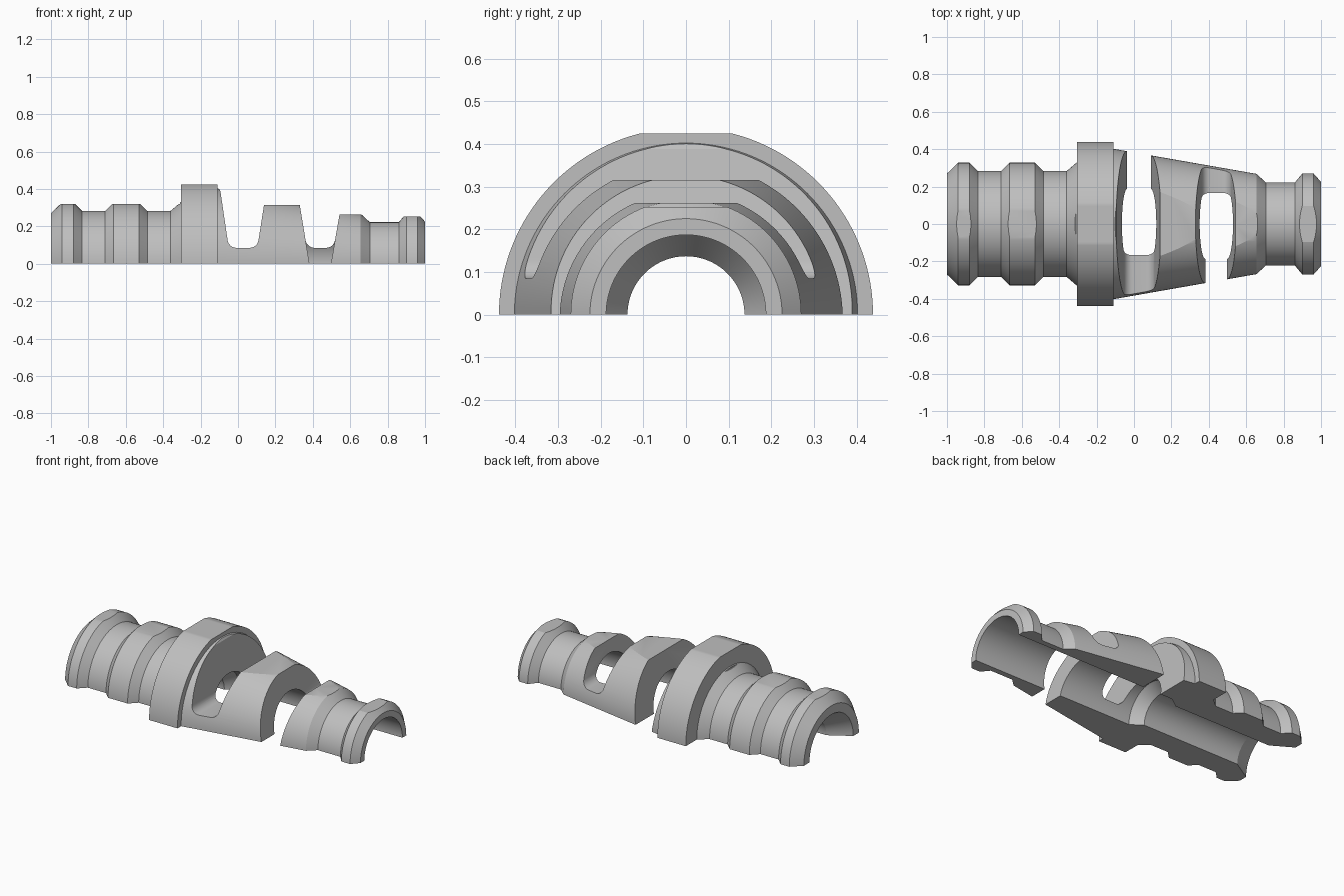
import bpy, bmesh, math

if "Cube" in bpy.data.objects:
    bpy.data.objects.remove(bpy.data.objects["Cube"])

grey = bpy.data.materials.new("plain grey")
grey.use_nodes = True
grey.diffuse_color = (0.52, 0.52, 0.52, 1)
grey.node_tree.nodes["Principled BSDF"].inputs["Base Color"].default_value = (0.52, 0.52, 0.52, 1)


def finish(bm, name):
    bmesh.ops.recalc_face_normals(bm, faces=bm.faces)
    mesh = bpy.data.meshes.new(name)
    bm.to_mesh(mesh)
    bm.free()
    ob = bpy.data.objects.new(name, mesh)
    bpy.context.collection.objects.link(ob)
    mesh.materials.append(grey)
    return ob


def half_turned(name, profile, steps=72):
    """Turn a closed (x, radius) profile half way round the x axis."""
    bm = bmesh.new()
    rings = []
    for i in range(steps + 1):
        a = math.pi * i / steps
        rings.append([bm.verts.new((x, r * math.cos(a), r * math.sin(a))) for x, r in profile])
    n = len(profile)
    for a, b in zip(rings, rings[1:]):
        for j in range(n):
            k = (j + 1) % n
            bm.faces.new((a[j], a[k], b[k], b[j]))
    bm.faces.new(rings[0])
    bm.faces.new(rings[-1])
    return finish(bm, name)


def prism(name, outline, y0, y1):
    """Extrude an (x, z) outline along y."""
    bm = bmesh.new()
    face = bm.faces.new([bm.verts.new((x, y0, z)) for x, z in outline])
    new = bmesh.ops.extrude_face_region(bm, geom=[face])["geom"]
    for v in new:
        if isinstance(v, bmesh.types.BMVert):
            v.co.y = y1
    return finish(bm, name)


def cut(body, cutter):
    mod = body.modifiers.new("cut", 'BOOLEAN')
    mod.operation = 'DIFFERENCE'
    mod.solver = 'EXACT'
    mod.object = cutter
    bpy.context.view_layer.objects.active = body
    bpy.ops.object.modifier_apply(modifier=mod.name)
    bpy.data.objects.remove(cutter)


def box_above(x0, x1, z):
    return prism("flat_cutter", [(x0, z), (x1, z), (x1, 1), (x0, 1)], -1, 1)


# Ribbed tail, flange, tapered middle and ringed tip
outer = [(-1, .27), (-.94, .328), (-.88, .328), (-.835, .283), (-.71, .283),
         (-.665, .328), (-.53, .328), (-.485, .283), (-.36, .283), (-.305, .33),
         (-.305, .438), (-.11, .438), (-.11, .402), (.655, .268), (.705, .222),
         (.86, .222), (.9, .27), (.96, .27), (1, .225)]
# Stepped bore, from tip back to tail
bore = [(1, .187), (-.12, .187), (-.19, .137), (-.87, .137), (-1, .215)]
body = half_turned("half_body", outer + bore)

# Flats along the top of each section
for x0, x1, z in [(-1.1, -.31, .32), (-.33, -.109, .425), (.05, .44, .315),
                  (.44, .75, .262), (.8, 1.1, .252)]:
    cut(body, box_above(x0, x1, z))


# Windows: floored on one side, open to the bottom on the other
def window(left, right, floor_side):
    (l0, l1), (r0, r1) = left, right          # x at the bottom and at z = top
    top, floor, radius = .34, .085, .04

    def wall(a, b, z):
        return a + (b - a) * z / top
    high, low = .6, -.1
    walls = [(wall(l0, l1, high), high), (wall(r0, r1, high), high)]
    through = walls + [(wall(r0, r1, low), low), (wall(l0, l1, low), low)]
    cup = list(walls)
    for side, (a, b), angles in ((-1, right, range(0, 91, 15)), (1, left, range(90, -1, -15))):
        for deg in angles:
            t = math.radians(deg)
            z = floor + radius * (1 - math.sin(t))
            cup.append((wall(a, b, z) + side * radius * (1 - math.cos(t)), z))
    cut(body, prism("floored_window_cutter", cup, floor_side, 0.01 * -floor_side))
    cut(body, prism("open_window_cutter", through, 0, -floor_side))


window((-.037, -.087), (.09, .143), -1)
window((.382, .326), (.497, .556), 1)

# Eased rim of the first window below the flange
cut(body, prism("rim_cutter", [(-.107, .41), (-.078, .36), (0, .36), (0, .41)], -1, 1))

body.select_set(True)
bpy.context.view_layer.objects.active = body
bpy.ops.object.shade_smooth_by_angle(angle=math.radians(20))
